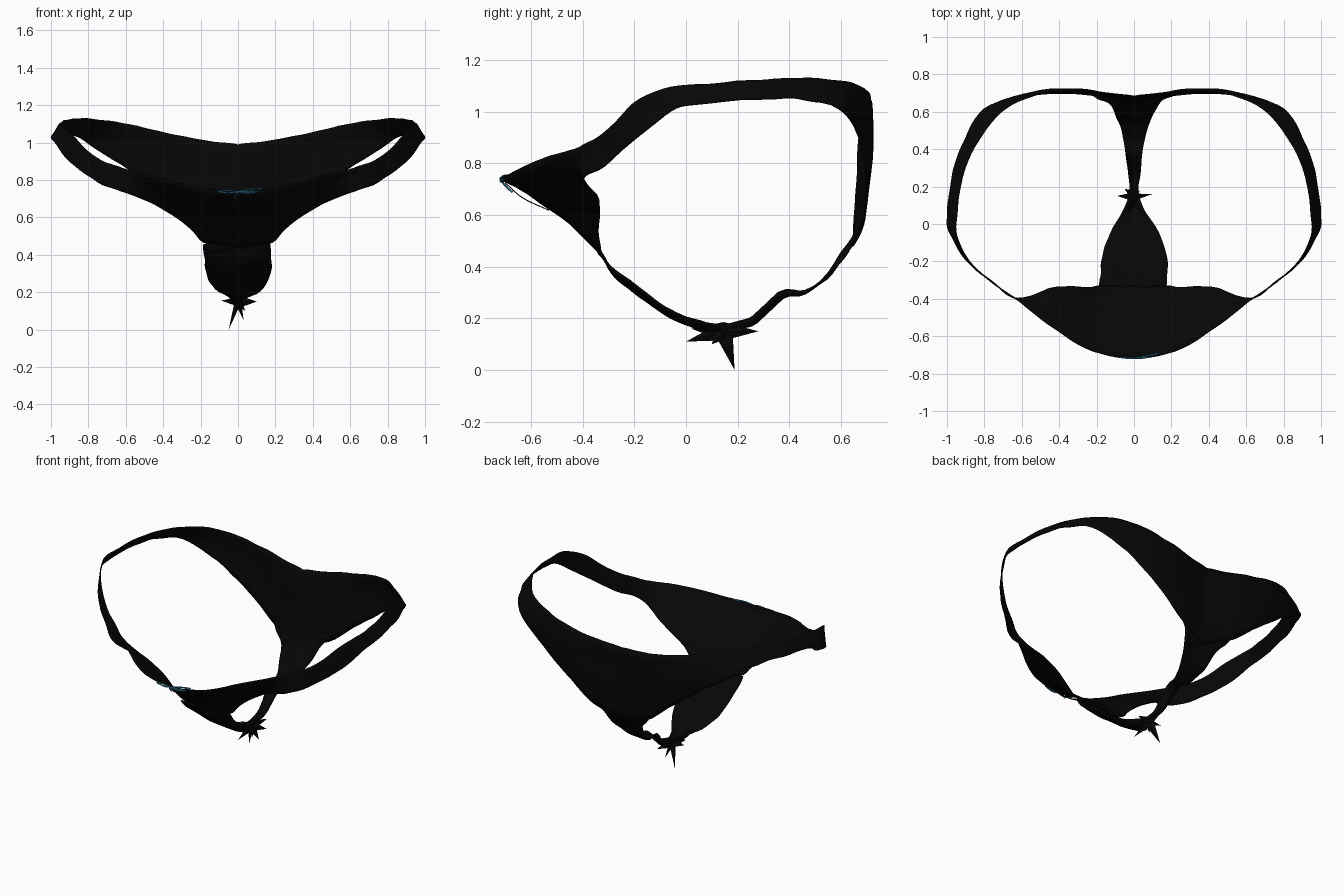
import bpy
import bmesh
from mathutils import Vector, noise

old = bpy.data.objects.get("Cube")
if old:
    bpy.data.objects.remove(old, do_unlink=True)


def material(name, colour):
    mat = bpy.data.materials.new(name)
    mat.use_nodes = True
    mat.diffuse_color = colour
    shader = mat.node_tree.nodes["Principled BSDF"]
    shader.inputs["Base Color"].default_value = colour
    shader.inputs["Roughness"].default_value = 0.9
    return mat


BLACK = material("black_fabric", (0.002, 0.002, 0.002, 1))
TEAL = material("teal_thread", (0.03, 0.2, 0.33, 1))


def smooth_path(points, steps):
    """Catmull-Rom samples through the given points."""
    pts = [Vector(p) for p in points]
    pts = [pts[0] * 2 - pts[1]] + pts + [pts[-1] * 2 - pts[-2]]
    out = []
    for a, b, c, d in zip(pts, pts[1:], pts[2:], pts[3:]):
        for i in range(steps):
            t = i / steps
            out.append(b + (c - a) * (t / 2)
                       + (a * 2 - b * 5 + c * 4 - d) * (t * t / 2)
                       + (b * 3 - a - c * 3 + d) * (t ** 3 / 2))
    return out + [pts[-2]]


def finish(name, bm, mirrored=False, thickness=0.0):
    bmesh.ops.recalc_face_normals(bm, faces=bm.faces)
    mesh = bpy.data.meshes.new(name)
    bm.to_mesh(mesh)
    bm.free()
    mesh.materials.append(BLACK)
    obj = bpy.data.objects.new(name, mesh)
    bpy.context.collection.objects.link(obj)
    if mirrored:
        obj.modifiers.new("mirror", 'MIRROR').use_clip = True
    if thickness:
        mod = obj.modifiers.new("cloth", 'SOLIDIFY')
        mod.thickness = thickness
        mod.offset = 0
        for poly in mesh.polygons:
            poly.use_smooth = True


def sheet(name, rows, mirrored=False, thickness=0.007):
    """Cloth of quads through equally long rows of points."""
    bm = bmesh.new()
    verts = [[bm.verts.new(p) for p in row] for row in rows]
    for r0, r1 in zip(verts, verts[1:]):
        for j in range(len(r0) - 1):
            bm.faces.new((r0[j], r0[j + 1], r1[j + 1], r1[j]))
    finish(name, bm, mirrored, thickness)


def wrinkle(p, amount=0.007):
    """Small cloth creases that leave the centre line in place."""
    shift = noise.noise_vector(p * 9) * amount
    shift.x *= min(1, abs(p.x) * 8)
    return p + shift


# Waist and leg edges of the left half, from front centre to back centre
waist = [(0, -.715, .74), (.15, -.7, .75), (.3, -.64, .78), (.48, -.52, .83),
         (.62, -.41, .865), (.76, -.31, .92), (.88, -.2, 1.035),
         (.94, -.08, 1.09), (.95, .05, 1.105), (.905, .3, 1.12),
         (.81, .48, 1.125), (.69, .62, 1.115), (.5, .7, 1.08),
         (.32, .715, 1.04), (.15, .7, 1.01), (0, .68, .99)]
leg = [(0, -.33, .44), (.17, -.33, .46), (.25, -.34, .54), (.42, -.34, .66),
       (.62, -.395, .74), (.75, -.32, .79), (.9, -.19, .9),
       (.98, -.06, 1), (1, .05, 1.03), (.955, .33, 1.05),
       (.9, .46, 1.045), (.8, .615, .995), (.58, .685, .845),
       (.36, .7, .69), (.2, .685, .56), (0, .645, .48)]

ACROSS = 10
rows = []
for top, low in zip(smooth_path(waist, 5), smooth_path(leg, 5)):
    # front centre sinks inwards, back cheeks swell a little
    if top.y < 0:
        swell = 0.045 * max(0, 1 - top.x * 2.5)
    else:
        swell = 0.012 * max(0, min(1, (top.y - .6) * 10)) * min(1, top.x * 4)
    row = []
    for j in range(ACROSS + 1):
        t = j / ACROSS
        p = top.lerp(low, t)
        p.y += swell * 4 * t * (1 - t)
        row.append(wrinkle(p))
    rows.append(row)
for p in rows[0] + rows[-1]:
    p.x = 0
sheet("waistband_and_panels", rows, mirrored=True)

# Centre strap under the body: half width, y, z
strap = [(.18, -.335, .455), (.18, -.275, .375), (.175, -.19, .305),
         (.15, -.1, .24), (.1, 0, .182), (.04, .1, .163), (.02, .18, .165),
         (.03, .27, .19), (.04, .37, .285), (.055, .46, .3),
         (.08, .54, .36), (.11, .61, .45), (.16, .655, .53), (.22, .68, .6)]
path = smooth_path(strap, 4)
rows = []
for i, s in enumerate(path):
    ahead = path[min(i + 1, len(path) - 1)] - path[max(i - 1, 0)]
    inward = Vector((0, -ahead.z, ahead.y)).normalized()
    # the strap cups inwards below and outwards where it joins the back
    cup = max(-0.015, min(0.025, (s.y + .36) * .2, (.53 - s.y) * .15))
    row = []
    for j in range(-4, 5):
        u = j / 4
        p = Vector((s.x * u, s.y, s.z)) + inward * cup * (u * u - 0.35)
        row.append(wrinkle(p, 0.013))
    rows.append(row)
sheet("centre_strap", rows)

# Ragged gathered cloth at the lowest point
bm = bmesh.new()
tips = [(-.05, .188, 0), (.03, .18, .05), (.1, .16, .15), (-.09, .15, .155),
        (0, 0, .11), (.02, .28, .15), (-.04, .02, .16), (.04, .1, .1)]
knot = Vector((0, .145, .15))
for tip in map(Vector, tips):
    axis = (tip - knot).normalized()
    side = axis.cross(Vector((1, 0, 0))).normalized()
    other = axis.cross(side)
    base = [bm.verts.new(knot + side * a + other * b)
            for a, b in ((.036, 0), (0, .018), (-.036, 0), (0, -.018))]
    end = bm.verts.new(tip)
    bm.faces.new(base)
    for k in range(4):
        bm.faces.new((base[k], base[(k + 1) % 4], end))
finish("gathered_shards", bm)

# Two dark ribbon tails hanging in front of the panel
for name, side in (("left_ribbon_tail", 1), ("right_ribbon_tail", -1)):
    middle = smooth_path([(0, -.7, .725), (.02 * side, -.63, .665),
                          (.045 * side, -.53, .618)], 5)
    sheet(name, [[p - Vector((.012, 0, 0)), p + Vector((.012, 0, 0))]
                 for p in middle], thickness=.004)


def thread(name, points):
    curve = bpy.data.curves.new(name, 'CURVE')
    curve.dimensions = '3D'
    curve.bevel_depth = 0.004
    curve.bevel_resolution = 1
    samples = smooth_path(points, 5)
    spline = curve.splines.new('POLY')
    spline.points.add(len(samples) - 1)
    for point, p in zip(spline.points, samples):
        point.co = (*p, 1)
    curve.materials.append(TEAL)
    bpy.context.collection.objects.link(bpy.data.objects.new(name, curve))


# Teal thread bow on the front of the waist
centre = (0, -.718, .737)
thread("bow_right_loop", [centre, (-.05, -.716, .744), (-.105, -.708, .738),
                          (-.05, -.716, .731), centre])
thread("bow_left_loop", [centre, (.06, -.708, .75), (.13, -.69, .752),
                         (.07, -.713, .739), centre])
thread("bow_left_end", [centre, (.05, -.716, .729), (.11, -.706, .738)])
thread("bow_hanging_end", [centre, (-.015, -.7, .715), (-.02, -.672, .688)])
